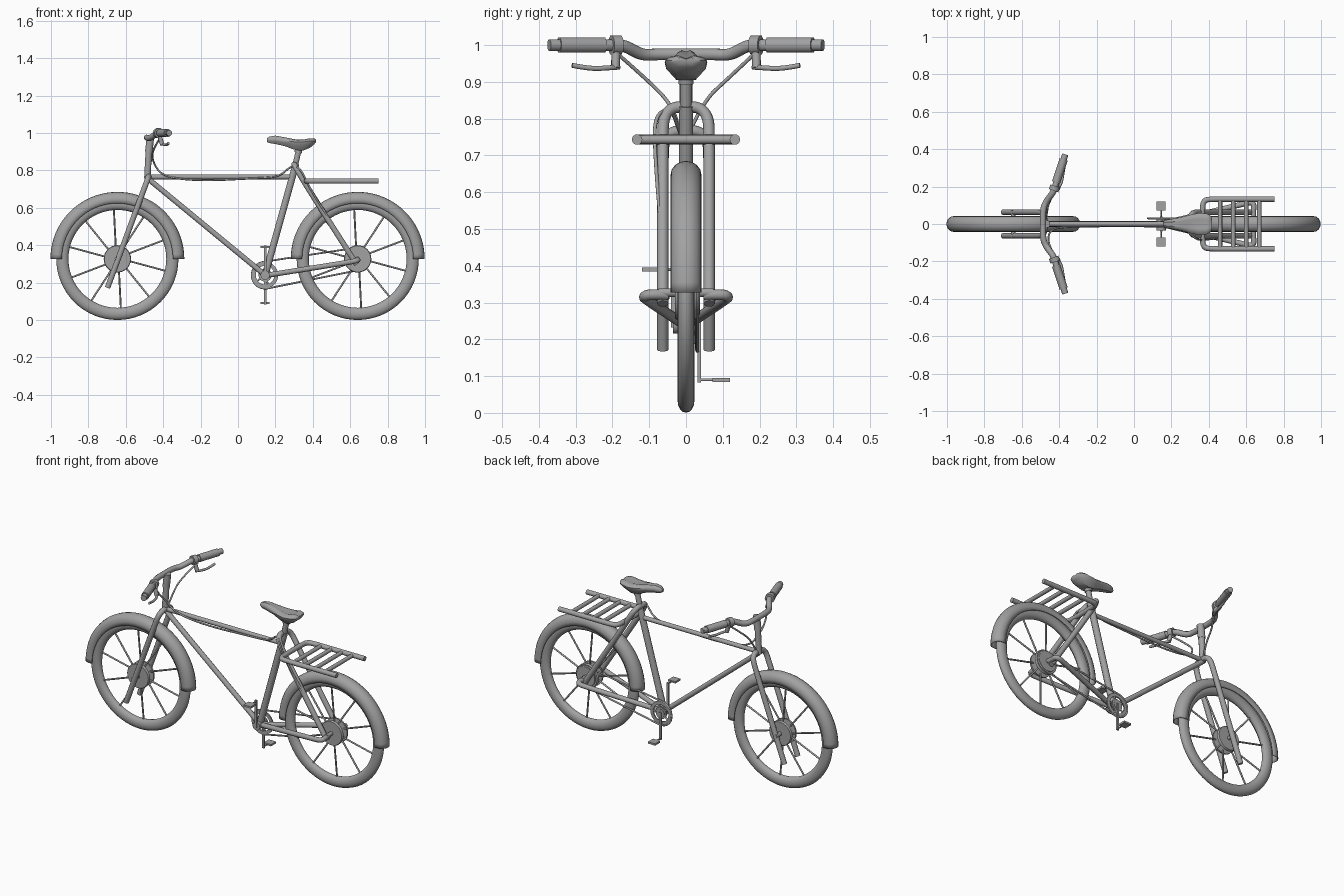
import bpy, bmesh, math
from mathutils import Vector

if "Cube" in bpy.data.objects:
    bpy.data.objects.remove(bpy.data.objects["Cube"])

GREY = bpy.data.materials.new("dark_grey")
GREY.diffuse_color = (0.36, 0.36, 0.36, 1)
GREY.use_nodes = True
GREY.node_tree.nodes["Principled BSDF"].inputs["Base Color"].default_value = GREY.diffuse_color


def finish(name, mesh):
    ob = bpy.data.objects.new(name, mesh)
    bpy.context.collection.objects.link(ob)
    mesh.materials.clear()
    mesh.materials.append(GREY)
    bpy.ops.object.select_all(action='DESELECT')
    ob.select_set(True)
    bpy.context.view_layer.objects.active = ob
    bpy.ops.object.shade_smooth_by_angle(angle=math.radians(40))
    return ob


def tube(name, pts, r, curved=False, cyclic=False):
    """Round tube along points; curved uses a smooth spline."""
    cu = bpy.data.curves.new(name, 'CURVE')
    cu.dimensions = '3D'
    cu.bevel_depth, cu.bevel_resolution, cu.use_fill_caps = r, 3, True
    sp = cu.splines.new('NURBS' if curved else 'POLY')
    sp.points.add(len(pts) - 1)
    for p, co in zip(sp.points, pts):
        p.co = (*co, 1)
    sp.use_cyclic_u = cyclic
    if curved:
        sp.order_u, sp.use_endpoint_u, sp.resolution_u = 3, True, 8
    tmp = bpy.data.objects.new(name + "_curve", cu)
    bpy.context.collection.objects.link(tmp)
    bpy.context.view_layer.update()
    mesh = bpy.data.meshes.new_from_object(tmp.evaluated_get(bpy.context.evaluated_depsgraph_get()))
    bpy.data.objects.remove(tmp)
    return finish(name, mesh)


def arch(half):
    """Mirror a half path across y = 0 into one full path."""
    return half + [(x, -y, z) for x, y, z in reversed(half) if abs(y) > 1e-6]


def lathe(name, profile, c, a0=0, a1=360, n=64, closed=True):
    """Sweep an (r, y) profile round the y axis through c."""
    bm = bmesh.new()
    full = a1 - a0 >= 360
    rings = []
    for i in range(n if full else n + 1):
        a = math.radians(a0 + (a1 - a0) * i / n)
        rings.append([bm.verts.new((c[0] + r * math.cos(a), c[1] + y, c[2] + r * math.sin(a)))
                      for r, y in profile])
    m = len(profile)
    for i in range(n):
        A, B = rings[i], rings[(i + 1) % len(rings)]
        for j in range(m if closed else m - 1):
            k = (j + 1) % m
            bm.faces.new((A[j], A[k], B[k], B[j]))
    bmesh.ops.recalc_face_normals(bm, faces=bm.faces)
    me = bpy.data.meshes.new(name)
    bm.to_mesh(me)
    return finish(name, me)


def box(name, c, size):
    bm = bmesh.new()
    bmesh.ops.create_cube(bm, size=1)
    bmesh.ops.scale(bm, vec=size, verts=bm.verts)
    bmesh.ops.translate(bm, vec=c, verts=bm.verts)
    me = bpy.data.meshes.new(name)
    bm.to_mesh(me)
    return finish(name, me)


ZW = 0.327
BB = (0.145, 0, 0.24)

# Wheels with tyre, hub, spokes and mudguard
tyre = [(0.294 + 0.0325 * math.cos(t * math.pi / 8), 0.023 * math.sin(t * math.pi / 8)) for t in range(16)]
guard = [(0.297, -0.04), (0.32, -0.04)] + \
        [(0.32 + 0.036 * math.sin(t * math.pi / 8), -0.04 * math.cos(t * math.pi / 8)) for t in range(1, 8)] + \
        [(0.32, 0.04), (0.297, 0.04)]
hub = [(0.012, -0.03), (0.07, -0.03), (0.073, -0.026), (0.073, -0.016), (0.04, -0.012),
       (0.04, 0.012), (0.073, 0.016), (0.073, 0.026), (0.07, 0.03), (0.012, 0.03)]
for end, x in (("front", -0.645), ("rear", 0.64)):
    c = (x, 0, ZW)
    lathe(end + "_tyre", tyre, c)
    lathe(end + "_hub", hub, c, n=32)
    tube(end + "_axle", [(x, -0.075, ZW), (x, 0.075, ZW)], 0.012)
    g = lathe(end + "_mudguard", guard, c, 0, 180, 40, closed=False)
    mod = g.modifiers.new("thickness", 'SOLIDIFY')
    mod.thickness, mod.offset = 0.004, 0
    for i in range(10):
        a = math.radians(22 + 36 * i)
        b = a + math.radians(4)
        s = 0.012 * (-1) ** i
        tube(f"{end}_spoke_{i}", [(x + 0.06 * math.cos(b), s, ZW + 0.06 * math.sin(b)),
                                  (x + 0.275 * math.cos(a), 0, ZW + 0.275 * math.sin(a))], 0.005)

# Frame tubes
tube("top_tube", [(-0.48, 0, 0.765), (0.29, 0, 0.765)], 0.013)
tube("down_tube", [(-0.48, 0, 0.755), BB], 0.015)
tube("seat_tube", [BB, (0.31, 0, 0.835)], 0.019)
tube("seat_post", [(0.30, 0, 0.80), (0.328, 0, 0.925)], 0.016)
tube("seat_clamp", [(0.321, 0, 0.895), (0.326, 0, 0.92)], 0.021)
tube("head_tube", [(-0.485, 0, 0.755), (-0.477, 0, 0.9)], 0.018)
tube("stem", [(-0.477, 0, 0.9), (-0.468, 0, 0.98)], 0.021)
tube("bottom_bracket", [(BB[0], -0.035, BB[2]), (BB[0], 0.035, BB[2])], 0.025)

# Fork and stays
tube("fork", arch([(-0.698, 0.063, 0.172), (-0.60, 0.063, 0.437), (-0.51, 0.063, 0.68), (-0.486, 0.061, 0.745),
                   (-0.478, 0.03, 0.768), (-0.478, 0, 0.765)]), 0.0155, True)
tube("seat_stays", arch([(0.635, 0.063, 0.297), (0.50, 0.063, 0.507), (0.355, 0.063, 0.735), (0.315, 0.062, 0.805),
                         (0.30, 0.035, 0.832), (0.30, 0, 0.83)]), 0.0155, True)
for s, side in ((1, "right"), (-1, "left")):
    tube(side + "_chain_stay", [(0.14, 0, 0.237), (0.36, s * 0.053, 0.272), (0.58, s * 0.106, 0.307),
                                (0.63, s * 0.117, 0.316), (0.645, s * 0.097, 0.323), (0.635, s * 0.05, 0.32)],
         0.0145, True)

# Handlebar, grips, brake levers
tube("handlebar", arch([(-0.370, 0.365, 1.0), (-0.425, 0.19, 1.0), (-0.435, 0.165, 0.998),
                        (-0.47, 0.12, 0.972), (-0.487, 0.08, 0.975), (-0.487, 0, 0.975)]), 0.0165, True)
for s, side in ((1, "right"), (-1, "left")):
    tube(side + "_grip", [(-0.417, s * 0.222, 1.0), (-0.376, s * 0.345, 1.0)], 0.022)
    tube(side + "_grip_end", [(-0.376, s * 0.345, 1.0), (-0.367, s * 0.372, 1.0)], 0.0165)
    tube(side + "_brake_clamp", [(-0.43, s * 0.178, 1.0), (-0.421, s * 0.203, 1.0)], 0.027)
    tube(side + "_brake_body", [(-0.425, s * 0.19, 1.0), (-0.405, s * 0.192, 0.937)], 0.012)
    tube(side + "_brake_lever", [(-0.41, s * 0.182, 0.94), (-0.39, s * 0.21, 0.938), (-0.38, s * 0.26, 0.935),
                                 (-0.372, s * 0.31, 0.945)], 0.007, True)

# Cables
tube("front_brake_cable", [(-0.415, 0.185, 0.975), (-0.46, 0.11, 0.905), (-0.465, 0.05, 0.85),
                           (-0.478, 0.012, 0.77)], 0.005, True)
tube("rear_brake_cable", [(-0.415, -0.185, 0.975), (-0.46, -0.11, 0.91), (-0.455, -0.04, 0.84), (-0.40, -0.016, 0.765),
                          (-0.2, -0.012, 0.743), (0.1, -0.012, 0.758), (0.22, -0.018, 0.765),
                          (0.29, -0.04, 0.83), (0.335, -0.085, 0.81), (0.38, -0.085, 0.71),
                          (0.5, -0.07, 0.52), (0.63, -0.05, 0.31)], 0.005, True)

# Saddle lofted from angular sections: x, half width, top z, side z, bottom z
sections = [(0.154, 0.010, 0.972, 0.962, 0.952), (0.168, 0.021, 0.981, 0.965, 0.946),
            (0.20, 0.027, 0.986, 0.966, 0.941), (0.25, 0.036, 0.977, 0.960, 0.930),
            (0.30, 0.049, 0.967, 0.953, 0.911), (0.345, 0.058, 0.964, 0.952, 0.905),
            (0.385, 0.057, 0.972, 0.957, 0.921), (0.408, 0.046, 0.971, 0.958, 0.940),
            (0.416, 0.032, 0.966, 0.958, 0.950)]
bm = bmesh.new()
rings = []
for x, w, t, m, b in sections:
    half = [(0.42 * w, t), (0.8 * w, t - 0.3 * (t - m)), (w, m), (0.93 * w, m - 0.35 * (m - b)), (0.45 * w, b)]
    loop = [(0, t - 0.15 * w)] + half + [(-y, z) for y, z in reversed(half)]
    rings.append([bm.verts.new((x, y, z)) for y, z in loop])
for A, B in zip(rings, rings[1:]):
    for i in range(11):
        k = (i + 1) % 11
        bm.faces.new((A[i], A[k], B[k], B[i]))
bm.faces.new(rings[0])
bm.faces.new(rings[-1])
bmesh.ops.recalc_face_normals(bm, faces=bm.faces)
me = bpy.data.meshes.new("saddle")
bm.to_mesh(me)
finish("saddle", me)

# Luggage rack
tube("rack_rail", arch([(0.75, 0.133, 0.743), (0.55, 0.133, 0.743), (0.42, 0.133, 0.743), (0.37, 0.128, 0.743),
                        (0.365, 0.06, 0.743), (0.365, 0, 0.743)]), 0.0145, True)
for i in range(4):
    x = 0.46 + 0.07 * i
    tube(f"rack_bar_{i}", [(x, -0.133, 0.743), (x, 0.133, 0.743)], 0.012)


# Chainring, rear cog and chain on the +y side
def ring(name, c, r0, r1):
    lathe(name, [(r0, -0.004), (r1, -0.004), (r1, 0.004), (r0, 0.004)], c, n=40)


CY = 0.028
ring("chainring", (BB[0], CY, BB[2]), 0.05, 0.07)
ring("chainring_centre", (BB[0], CY, BB[2]), 0.008, 0.035)
for i in range(5):
    d = Vector((math.cos(i * 1.2566), 0, math.sin(i * 1.2566)))
    o = Vector((BB[0], CY, BB[2]))
    tube(f"chainring_arm_{i}", [o + d * 0.03, o + d * 0.055], 0.005)
ring("rear_cog", (0.64, 0.034, ZW), 0.01, 0.06)
chain = []
for cx, cz, r, a0, a1 in ((BB[0], BB[2], 0.072, 100, 280), (0.64, ZW, 0.06, -80, 100)):
    for i in range(13):
        a = math.radians(a0 + (a1 - a0) * i / 12)
        chain.append((cx + r * math.cos(a), CY + 0.003, cz + r * math.sin(a)))
tube("chain", chain, 0.005, cyclic=True)

# Cranks and pedals
for s, side in ((1, "right"), (-1, "left")):
    zp = BB[2] - s * 0.15
    box(side + "_crank", (BB[0], s * 0.036, (BB[2] + zp) / 2), (0.013, 0.01, 0.165))
    tube(side + "_pedal_axle", [(BB[0], s * 0.035, zp), (BB[0], s * 0.08, zp)], 0.004)
    box(side + "_pedal", (BB[0], s * 0.096, zp), (0.048, 0.048, 0.011))
